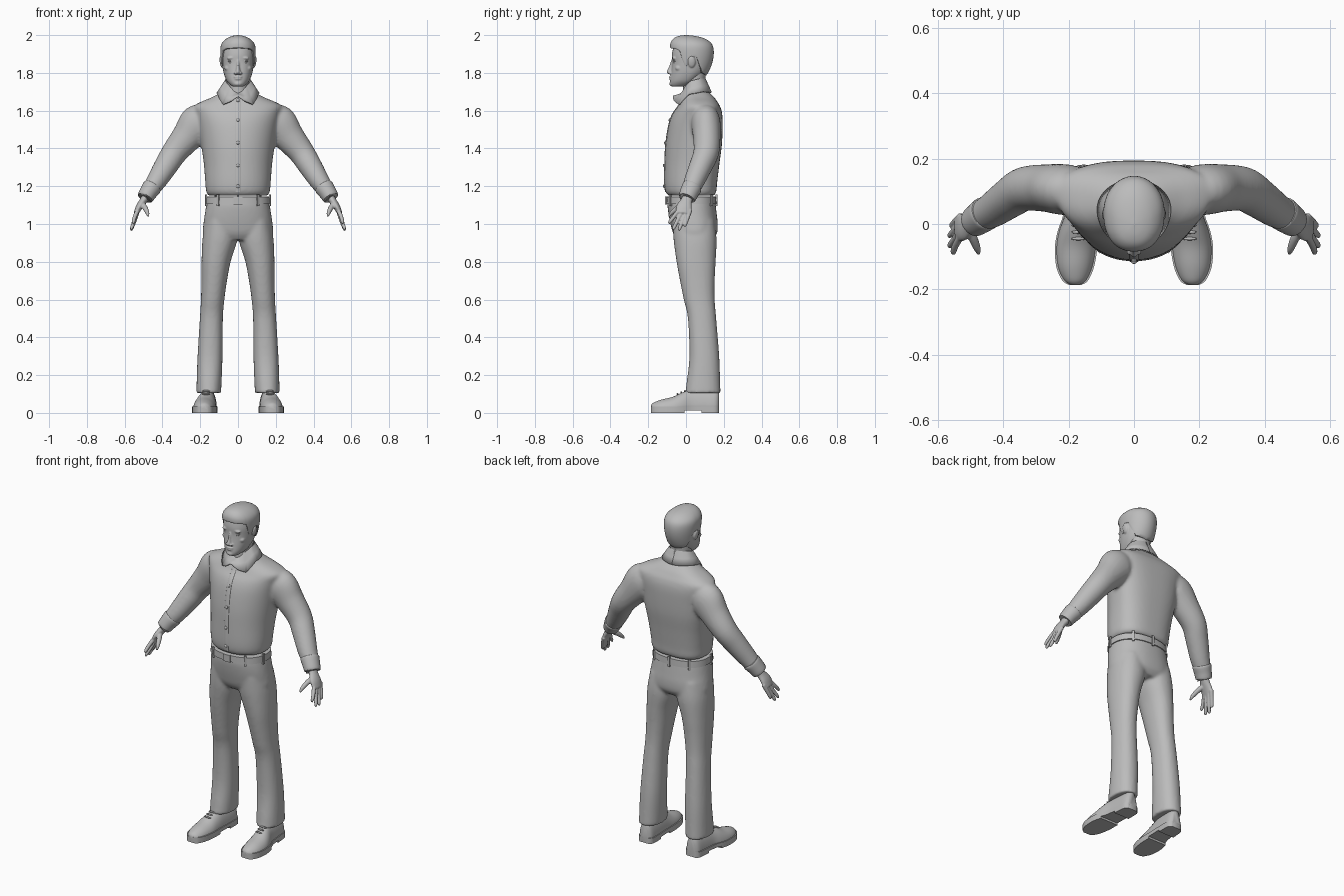
import bpy, bmesh, math
from mathutils import Vector, Matrix

grey = bpy.data.materials.new("plain_grey")
grey.diffuse_color = (0.5, 0.5, 0.5, 1)


def finish(name, bm, voxel=0, smooth=4, solid=0, angle=40):
    bmesh.ops.recalc_face_normals(bm, faces=bm.faces[:])
    me = bpy.data.meshes.new(name)
    bm.to_mesh(me)
    bm.free()
    me.polygons.foreach_set("use_smooth", [True] * len(me.polygons))
    me.set_sharp_from_angle(angle=math.radians(angle))
    me.materials.append(grey)
    ob = bpy.data.objects.new(name, me)
    bpy.context.collection.objects.link(ob)
    if solid:
        m = ob.modifiers.new("thickness", 'SOLIDIFY')
        m.thickness, m.offset = solid, 0
    if voxel:
        m = ob.modifiers.new("blend", 'REMESH')
        m.mode, m.voxel_size, m.use_smooth_shade = 'VOXEL', voxel, True
        m = ob.modifiers.new("soften", 'SMOOTH')
        m.factor, m.iterations = 0.5, smooth
    return ob


def catmull(keys, steps=5):
    """Smoothly interpolate a list of parameter tuples."""
    out = []
    for i in range(len(keys) - 1):
        a, b, c, d = keys[max(i - 1, 0)], keys[i], keys[i + 1], keys[min(i + 2, len(keys) - 1)]
        for k in range(steps):
            t = k / steps
            out.append(tuple(0.5 * (2 * q + (r - p) * t + (2 * p - 5 * q + 4 * r - s) * t * t
                                    + (3 * q - p - 3 * r + s) * t ** 3)
                             for p, q, r, s in zip(a, b, c, d)))
    return out + [keys[-1]]


def lerp_keys(keys, x):
    for a, b in zip(keys, keys[1:]):
        if x <= b[0]:
            t = (x - a[0]) / (b[0] - a[0])
            return tuple(p + (q - p) * t for p, q in zip(a, b))
    return keys[-1]


def skin(bm, rings, closed=True, caps=True):
    rows = [[bm.verts.new(p) for p in r] for r in rings]
    n = len(rows[0])
    for r0, r1 in zip(rows, rows[1:]):
        for i in range(n if closed else n - 1):
            j = (i + 1) % n
            bm.faces.new((r0[i], r0[j], r1[j], r1[i]))
    if caps:
        bm.faces.new(rows[0])
        bm.faces.new(rows[-1])


def point(p, a, ef=2, eb=2):
    """Point on a level section p = (z, centre x, half width, front y, middle y, back y)."""
    z, cx, hx, yf, yc, yb = p
    c, s = math.cos(a), math.sin(a)
    e = 2 / (ef if s < 0 else eb)
    d = -(yc - yf) if s < 0 else yb - yc
    return (cx + hx * math.copysign(abs(c) ** e, c), yc + d * abs(s) ** e, z)


def upright(bm, keys, n=40, ef=2, eb=2, side=1, steps=5):
    skin(bm, [[(side * x, y, z) for x, y, z in
               (point(p, math.tau * i / n, ef, eb) for i in range(n))] for p in catmull(keys, steps)])


def limb(bm, keys, side=1, n=24, steps=5):
    """Tube along a path of (x, y, z, radius across, radius front to back)."""
    ps, rings = catmull(keys, steps), []
    for i, p in enumerate(ps):
        t = (Vector(ps[min(i + 1, len(ps) - 1)][:3]) - Vector(ps[max(i - 1, 0)][:3])).normalized()
        b = t.cross(Vector((0, 1, 0))).normalized()
        c = b.cross(t)
        ring = [Vector(p[:3]) + b * p[3] * math.cos(a) + c * p[4] * math.sin(a)
                for a in (math.tau * k / n for k in range(n))]
        rings.append([(side * v.x, v.y, v.z) for v in ring])
    skin(bm, rings)


def ball(bm, loc, size, rot=0):
    m = Matrix.Translation(loc) @ Matrix.Rotation(rot, 4, 'Y') @ Matrix.Diagonal((*size, 1))
    bmesh.ops.create_uvsphere(bm, u_segments=20, v_segments=12, radius=1, matrix=m)


def box(bm, loc, size, turn=0):
    m = Matrix.Translation(loc) @ Matrix.Rotation(turn, 4, 'Z') @ Matrix.Diagonal((*size, 1))
    bmesh.ops.create_cube(bm, size=1, matrix=m)


# Shirt: torso and sleeves blended together
torso = [(1.15, 0, .155, -.092, .03, .148), (1.17, 0, .168, -.108, .03, .16),
         (1.22, 0, .173, -.114, .03, .165), (1.32, 0, .181, -.112, .05, .177),
         (1.42, 0, .195, -.107, .07, .19), (1.52, 0, .21, -.092, .08, .194),
         (1.58, 0, .225, -.072, .09, .192), (1.62, 0, .236, -.045, .09, .182),
         (1.645, 0, .2, -.032, .08, .167), (1.67, 0, .14, -.022, .065, .15),
         (1.70, 0, .085, -.015, .05, .12)]
sleeve = [(.16, .1, 1.55, .08, .07), (.21, .105, 1.53, .103, .078), (.27, .11, 1.46, .083, .073),
          (.335, .107, 1.38, .069, .068), (.38, .08, 1.31, .063, .062), (.43, .045, 1.23, .054, .055),
          (.465, .025, 1.18, .045, .048), (.488, .01, 1.145, .038, .042)]
bm = bmesh.new()
upright(bm, torso, 56, 2.1, 2.7)
for s in (-1, 1):
    limb(bm, sleeve, s)
finish("shirt", bm, .009, 6)

# Cuffs
bm = bmesh.new()
for s in (-1, 1):
    limb(bm, [(.452, .034, 1.2, .045, .048), (.456, .031, 1.194, .051, .053),
              (.474, .018, 1.168, .047, .05), (.491, .006, 1.14, .043, .046),
              (.492, .005, 1.138, .036, .038)], s, steps=3)
finish("cuffs", bm)

# Front placket and buttons
bm = bmesh.new()
upright(bm, [(z, 0, .015, yf - .003, yf + .008, yf + .02) for z, _, _, yf, _, _ in torso[1:-1]], 16, 4)
finish("placket", bm)
bm = bmesh.new()
for z in (1.2, 1.31, 1.43, 1.55, 1.655):
    ball(bm, (0, lerp_keys(torso, z)[3] - .004, z), (.009, .006, .009))
finish("buttons", bm)

# Folded collar with two points, keyed by degrees from the front
edge = [(2, 1.675, 1.69), (20, 1.65, 1.70), (45, 1.632, 1.73), (75, 1.687, 1.755),
        (120, 1.70, 1.766), (180, 1.695, 1.768)]
bm = bmesh.new()
rows = [[], [], [], []]
for i in range(-40, 41):
    deg = max(abs(i) * 4.5, 2) * (1 if i >= 0 else -1)
    a = math.radians(deg) if i else math.radians(2)
    _, low, high = lerp_keys(edge, abs(deg))
    back = math.cos(a) < 0
    c, x = math.cos(a), math.sin(a)
    for row, f, z in zip(rows, (1, .5, .06, 0), (low, low * .5 + high * .5, high, high - .015)):
        rx = .066 + .044 * f
        ry = (.056 + .032 * f) if back else (.062 + .052 * f)
        row.append((rx * x, .045 - ry * c, z))
skin(bm, rows, False, False)
finish("collar", bm, solid=.008, angle=60)

# Trousers: hips and legs blended together
hips = [(1.14, 0, .16, -.094, .03, .152), (1.1, 0, .168, -.098, .03, .157),
        (1.05, 0, .176, -.092, .03, .163), (1.0, 0, .183, -.082, .04, .168),
        (.95, 0, .186, -.068, .045, .164), (.915, 0, .16, -.045, .05, .14)]
leg = [(1.02, .092, .08, -.07, .04, .15), (.92, .096, .092, -.066, .05, .162),
       (.8, .116, .077, -.05, .05, .157), (.7, .126, .068, -.032, .06, .152),
       (.6, .134, .062, -.012, .07, .152), (.5, .141, .061, .01, .08, .16),
       (.3, .148, .066, .018, .09, .176), (.16, .153, .066, .003, .09, .181),
       (.105, .155, .065, -.004, .09, .183)]
bm = bmesh.new()
upright(bm, hips, 48, 2.3, 2.3)
for s in (-1, 1):
    upright(bm, leg, 32, 2.2, 2.2, s)
finish("trousers", bm, .009, 5)

# Belt, loops and buckle
bm = bmesh.new()
upright(bm, [(1.105, 0, .166, -.1, .03, .156), (1.106, 0, .172, -.104, .03, .161),
             (1.144, 0, .169, -.103, .03, .159), (1.145, 0, .16, -.096, .03, .152)], 48, 2.3, 2.3, 1, 1)
finish("belt", bm)
bm = bmesh.new()
for d in (-125, -55, -10, 50, 90, 130, 190):
    a = math.radians(d)
    x, y, z = point((1.125, 0, .172, -.104, .03, .161), a, 2.3, 2.3)
    box(bm, (x, y, z), (.013, .009, .062), math.atan2(y - .03, x) + math.pi / 2)
box(bm, (0, -.105, 1.125), (.045, .01, .042))
finish("belt_loops_and_buckle", bm)

# Shoes: keys are (y, centre x, half width, top z)
shoe = [(-.186, .18, .016, .04), (-.172, .18, .036, .054), (-.13, .18, .054, .07),
        (-.07, .177, .061, .085), (-.02, .172, .057, .108), (.03, .163, .049, .126),
        (.1, .158, .046, .13), (.155, .156, .042, .125), (.174, .156, .026, .11)]
up, sole = bmesh.new(), bmesh.new()
for s in (-1, 1):
    ks = catmull(shoe, 4)
    skin(up, [[(s * (cx + hx * math.cos(a)), y, .022 + (zt - .022) * max(math.sin(a), -.02) ** 1)
               for a in (math.tau * i / 28 for i in range(28))] for y, cx, hx, zt in ks])
    for y0, y1, z0, z1 in ((-.2, .2, .012, .034), (-.2, .0, 0, .014), (.07, .2, 0, .014)):
        part = [k for k in ks if y0 <= k[0] <= y1]
        skin(sole, [[(s * (cx + q * (hx + .004)), y, z) for q, z in
                     ((-1, z0), (1, z0), (1, z1), (-1, z1))] for y, cx, hx, _ in part])
    for y, z in ((-.045, .1), (-.025, .109), (-.005, .116)):
        ball(up, (s * .17, y, z), (.022, .005, .005))
finish("shoes", up, angle=50)
finish("soles", sole)

# Neck
bm = bmesh.new()
upright(bm, [(1.64, 0, .062, -.022, .045, .11), (1.72, 0, .057, -.015, .045, .1),
             (1.81, 0, .06, -.02, .045, .105)], 32)
finish("neck", bm)

# Head with nose, lips, brows, chin and ears blended in
bm = bmesh.new()
upright(bm, [(1.728, 0, .028, -.076, -.045, 0), (1.738, 0, .043, -.084, -.02, .03),
             (1.76, 0, .061, -.084, 0, .06), (1.8, 0, .076, -.079, .02, .1),
             (1.85, 0, .084, -.074, .03, .125), (1.9, 0, .087, -.074, .035, .135),
             (1.95, 0, .078, -.06, .035, .12), (1.98, 0, .045, -.025, .03, .08)], 48, 2.3)
upright(bm, [(1.868, 0, .009, -.078, -.06, -.04), (1.83, 0, .011, -.092, -.06, -.04),
             (1.805, 0, .017, -.104, -.06, -.04), (1.793, 0, .016, -.094, -.06, -.04)], 16)
ball(bm, (0, -.078, 1.779), (.024, .012, .006))
ball(bm, (0, -.078, 1.768), (.021, .012, .006))
ball(bm, (0, -.075, 1.742), (.022, .014, .013))
for s in (-1, 1):
    ball(bm, (s * .014, -.085, 1.799), (.009, .01, .007))
    ball(bm, (s * .036, -.062, 1.879), (.024, .011, .008), s * .1)
    ball(bm, (s * .052, -.038, 1.825), (.02, .02, .016))
    ball(bm, (s * .088, .03, 1.858), (.009, .02, .031), s * .15)
finish("head", bm, .004, 3)

# Eyes with lids
bm = bmesh.new()
for s in (-1, 1):
    ball(bm, (s * .036, -.056, 1.857), (.014, .012, .008))
    ball(bm, (s * .036, -.058, 1.864), (.018, .011, .004), s * .12)
finish("eyes", bm)

# Hair cap with a hairline keyed by degrees from the front
hair = catmull([(1.77, 0, .066, -.06, .02, .095), (1.8, 0, .08, -.07, .03, .117),
                (1.85, 0, .088, -.077, .035, .138), (1.9, 0, .093, -.081, .037, .147),
                (1.94, 0, .092, -.084, .035, .143), (1.965, 0, .08, -.079, .03, .126),
                (1.985, 0, .056, -.062, .015, .092), (1.996, 0, .028, -.035, .005, .045),
                (2.0, 0, .003, -.003, 0, .003)])
line = [(0, 1.932), (40, 1.928), (56, 1.918), (64, 1.87), (72, 1.835), (80, 1.84), (88, 1.885),
        (100, 1.885), (112, 1.84), (130, 1.8), (180, 1.785)]
bm = bmesh.new()
rows = [[] for _ in range(26)]
for i in range(96):
    a = math.tau * i / 96
    front = math.degrees(math.acos(max(-1, min(1, -math.sin(a)))))
    z0 = lerp_keys(line, front)[1]
    for k, row in enumerate(rows):
        z = z0 + (2 - z0) * math.sin(math.pi / 2 * max(k - 1, 0) / 24)
        x, y, z = point(lerp_keys(hair, z), a, 2.3)
        f = .9 if k == 0 else .985 if k == 1 else 1
        row.append((x * f, .03 + (y - .03) * f, z))
skin(bm, rows)
finish("hair", bm, angle=60)

# Hands: palm, four fingers and thumb
bm = bmesh.new()
tips = ((-.043, .553, -.09, 1.0), (-.02, .563, -.068, .968), (.0, .563, -.036, .964), (.018, .557, -.004, .985))
for s in (-1, 1):
    limb(bm, [(.48, .015, 1.16, .022, .028), (.5, .003, 1.125, .02, .03),
              (.523, -.01, 1.09, .018, .041), (.54, -.015, 1.055, .013, .038)], s)
    for y0, x, y, z in tips:
        limb(bm, [(.53, y0 + .006, 1.075, .012, .011), (.547, (y0 + y) / 2, (1.06 + z) / 2 + .006, .011, .0105),
                  (x, y * .95, z + .012, .009, .0095), (x, y, z, .004, .004)], s, 12)
    limb(bm, [(.51, -.01, 1.11, .014, .016), (.492, -.045, 1.085, .014, .014),
              (.48, -.075, 1.06, .011, .011), (.475, -.092, 1.04, .005, .005)], s, 12)
finish("hands", bm, .004, 3)
